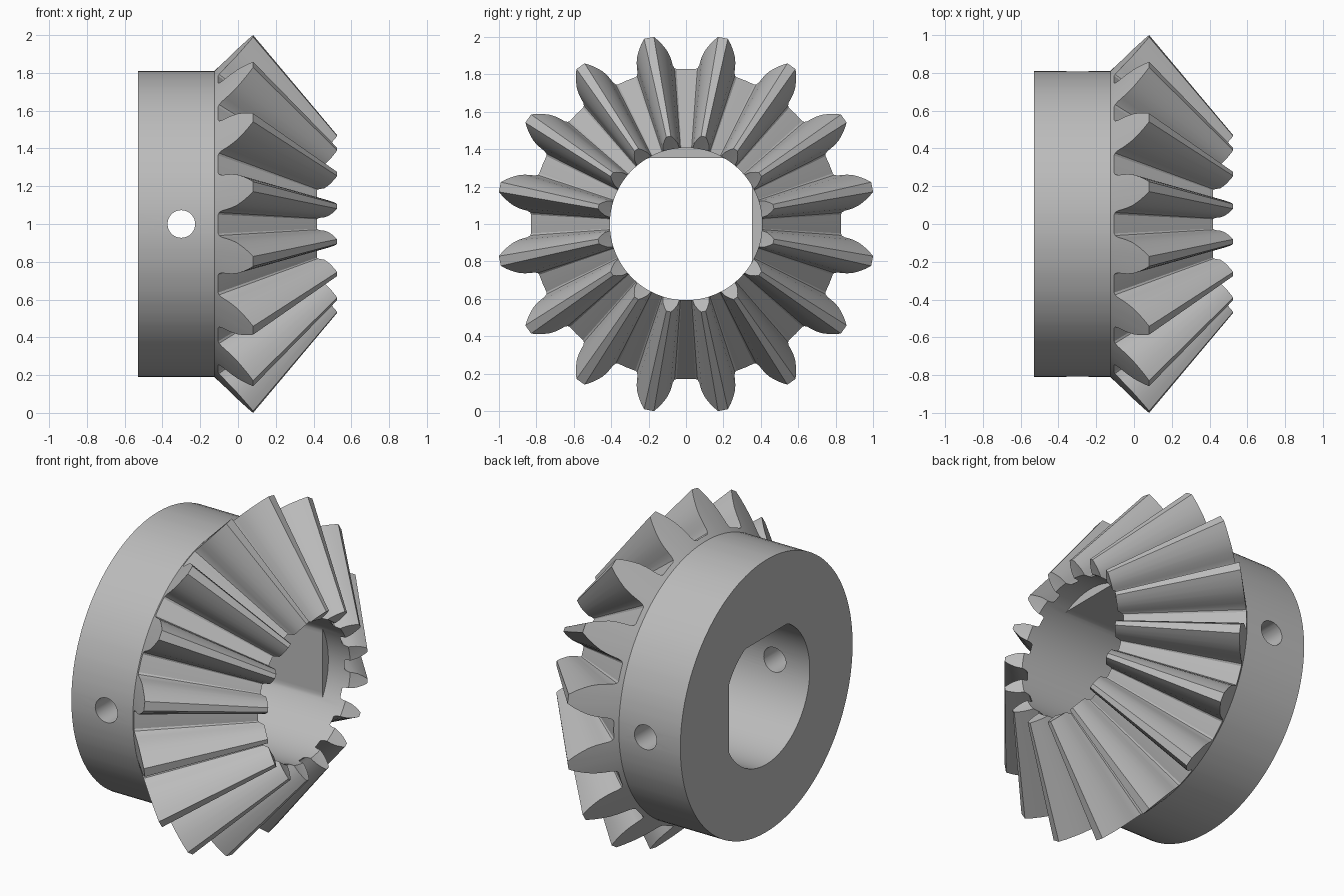
import bpy, bmesh
from math import sin, cos, pi, radians
from mathutils import Vector

cube = bpy.data.objects.get("Cube")
if cube:
    bpy.data.objects.remove(cube, do_unlink=True)

TEETH = 16
AXIS_Z = 1.0          # the gear axis runs along x at this height
APEX = 0.92           # cone apex on the axis
SHRINK = 0.47         # size of the small tooth end relative to the large end
BORE, FLAT = 0.407, 0.354

# Half tooth: radius and half-angle in degrees, root to tip
FLANK = [(0.83, 7.8), (0.835, 7.05), (0.85, 6.5), (0.87, 6.25), (0.90, 5.8),
         (0.93, 5.1), (0.96, 4.0), (0.99, 2.75), (1.015, 1.5)]

metal = bpy.data.materials.new("plain grey metal")
metal.use_nodes = True
grey = (0.5, 0.5, 0.5, 1)
metal.diffuse_color = grey
metal.node_tree.nodes["Principled BSDF"].inputs["Base Color"].default_value = grey


def polar(x, r, a):
    return Vector((x, r * sin(a), r * cos(a)))


def loft(name, rings, tip=None):
    """Skin closed rings of equal length; end in a flat cap or a cone tip."""
    bm = bmesh.new()
    loops = [[bm.verts.new(p + Vector((0, 0, AXIS_Z))) for p in ring] for ring in rings]
    n = len(loops[0])
    for a, b in zip(loops, loops[1:]):
        for i in range(n):
            j = (i + 1) % n
            bm.faces.new((a[i], a[j], b[j], b[i]))
    bm.faces.new(loops[0])
    if tip is None:
        bm.faces.new(loops[-1])
    else:
        t = bm.verts.new((tip, 0, AXIS_Z))
        for i in range(n):
            bm.faces.new((loops[-1][i], loops[-1][(i + 1) % n], t))
    bmesh.ops.remove_doubles(bm, verts=bm.verts, dist=1e-5)
    bmesh.ops.recalc_face_normals(bm, faces=bm.faces)
    mesh = bpy.data.meshes.new(name)
    bm.to_mesh(mesh)
    bm.free()
    obj = bpy.data.objects.new(name, mesh)
    bpy.context.collection.objects.link(obj)
    return obj


# Tooth outline around the whole wheel
outline = []
for k in range(TEETH):
    mid = (k + 0.5) * 2 * pi / TEETH
    outline += [(r, mid - radians(h)) for r, h in FLANK]
    outline += [(r, mid + radians(h)) for r, h in reversed(FLANK)]
    outline.append((FLANK[0][0], mid + pi / TEETH))

# Hub and toothed cone as one solid
BACK = -0.935         # where the back cone meets the axis
apex = Vector((APEX, 0, 0))
large_end = [polar(BACK + r, r, a) for r, a in outline]
small_end = [apex + (p - apex) * SHRINK for p in large_end]
hub_back = [polar(-0.53, 0.81, a) for r, a in outline]
hub_front = [polar(-0.125, 0.81, a) for r, a in outline]
gear = loft("bevel_gear", [hub_back, hub_front, large_end, small_end],
            tip=APEX + (BACK - APEX) * SHRINK)
gear.data.materials.append(metal)

# Bore with two flats that stop short of the small end
round_ring = [polar(0, BORE, i * 2 * pi / 128) for i in range(128)]
flat_ring = [Vector((0, min(p.y, FLAT), min(p.z, FLAT))) for p in round_ring]


def at(ring, x):
    return [p + Vector((x, 0, 0)) for p in ring]


bore = loft("bore_cutter", [at(flat_ring, -1), at(flat_ring, 0.31),
                            at(round_ring, 0.31), at(round_ring, 1)])

# Cross hole through both walls of the hub
bpy.ops.mesh.primitive_cylinder_add(vertices=48, radius=0.073, depth=3,
                                    location=(-0.3, 0, AXIS_Z), rotation=(pi / 2, 0, 0))
hole = bpy.context.object
hole.name = "cross_hole_cutter"

bpy.ops.object.select_all(action='DESELECT')
gear.select_set(True)
bpy.context.view_layer.objects.active = gear
for cutter in (bore, hole):
    cutter.hide_render = True
    mod = gear.modifiers.new("cut", 'BOOLEAN')
    mod.operation = 'DIFFERENCE'
    mod.solver = 'EXACT'
    mod.object = cutter
    bpy.ops.object.modifier_apply(modifier=mod.name)
    bpy.data.objects.remove(cutter, do_unlink=True)

bpy.ops.object.shade_smooth_by_angle(angle=radians(30))
